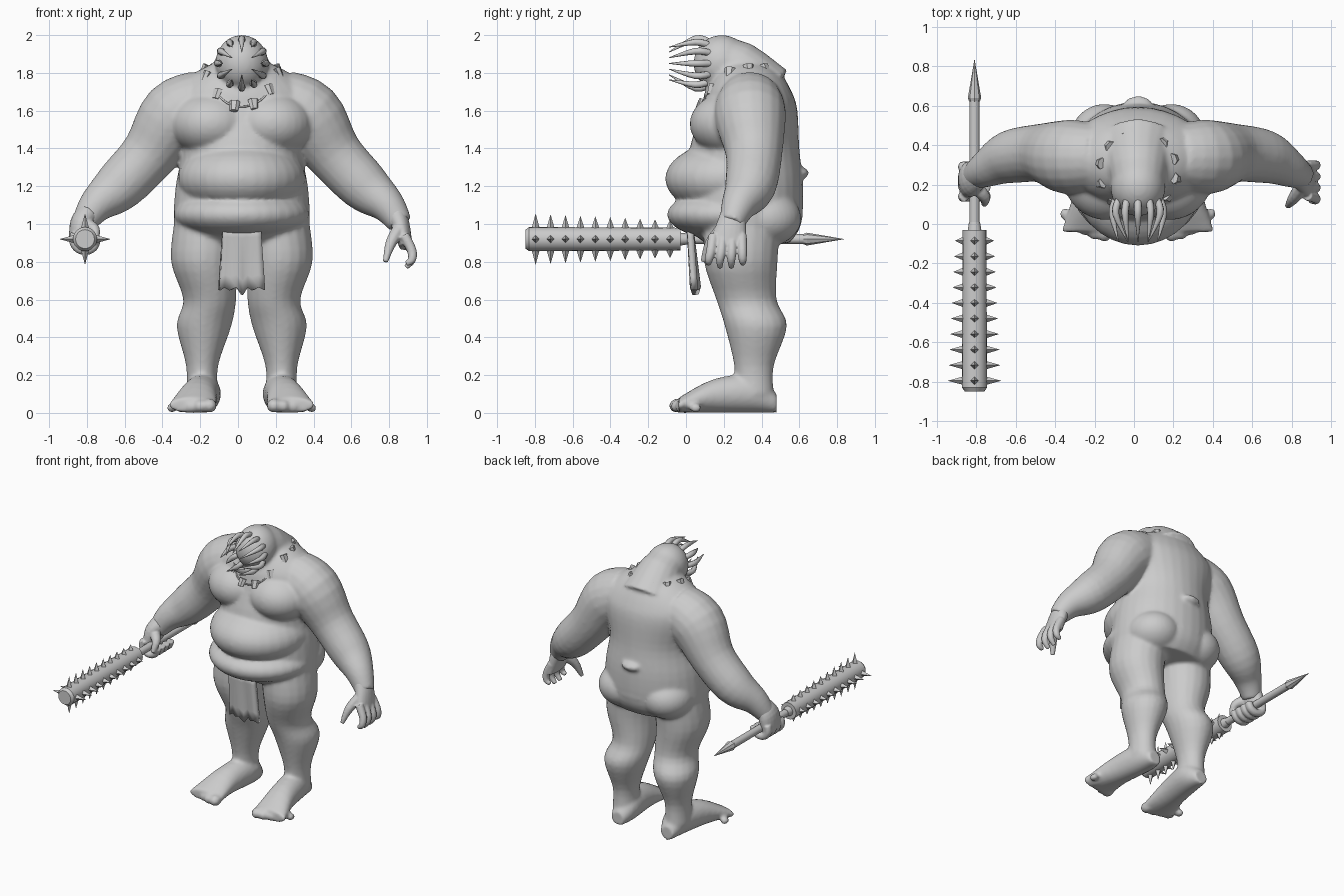
import bpy, bmesh, math
from math import sin, cos, tau, pi, radians
from mathutils import Vector, Matrix

default_cube = bpy.data.objects.get("Cube")
if default_cube:
    bpy.data.objects.remove(default_cube, do_unlink=True)

tone = 0.6
grey = bpy.data.materials.new("plain_grey")
grey.use_nodes = True
grey.diffuse_color = (tone, tone, tone, 1)
grey.node_tree.nodes["Principled BSDF"].inputs["Base Color"].default_value = grey.diffuse_color

right, back, up = Vector((1, 0, 0)), Vector((0, 1, 0)), Vector((0, 0, 1))
middle = 0.02  # x of the figure's symmetry plane


def smooth_rows(rows, steps=4):
    """Fill in rows along a curve that passes through every given row."""
    knots = [Vector((*centre, along, across)) for centre, along, across in rows]
    last = len(knots) - 1
    filled = []
    for index in range(last):
        start, end = knots[index], knots[index + 1]
        leave = (end - knots[max(index - 1, 0)]) / 2
        arrive = (knots[min(index + 2, last)] - start) / 2
        for step in range(steps):
            t = step / steps
            bend = t * t * (3 - 2 * t)
            filled.append(start + (end - start) * bend + leave * (t * (1 - t) ** 2)
                          - arrive * (t * t * (1 - t)))
    return filled + [knots[-1]]


def tube(bm, rows, side, segments=20, axis=None):
    """Closed loft through rows of (centre, radius along side, radius across)."""
    rows = smooth_rows(rows)
    rings = []
    for index, row in enumerate(rows):
        before, after = rows[max(index - 1, 0)], rows[min(index + 1, len(rows) - 1)]
        heading = axis or (after - before).to_3d().normalized()
        u = (side - heading * side.dot(heading)).normalized()
        v = heading.cross(u)
        angles = [tau * k / segments for k in range(segments)]
        rings.append([bm.verts.new(row.to_3d() + u * row[3] * cos(a) + v * row[4] * sin(a))
                      for a in angles])
    for lower, upper in zip(rings, rings[1:]):
        for k in range(segments):
            bm.faces.new((lower[k - 1], lower[k], upper[k], upper[k - 1]))
    bm.faces.new(reversed(rings[0]))
    bm.faces.new(rings[-1])


def round_tube(bm, rows, side, segments=10):
    """Loft with circular sections, rows of (x, y, z, radius)."""
    tube(bm, [((x, y, z), radius, radius) for x, y, z, radius in rows], side, segments)


def ball(bm, position, radii):
    placement = Matrix.Translation(position) @ Matrix.Diagonal((*radii, 1))
    bmesh.ops.create_uvsphere(bm, u_segments=32, v_segments=20, radius=1, matrix=placement)


def cone(bm, base, direction, length, base_radius, tip_radius=0, segments=16):
    turn = direction.to_track_quat('Z', 'Y').to_matrix().to_4x4()
    placement = Matrix.Translation(base + direction * length / 2) @ turn
    bmesh.ops.create_cone(bm, cap_ends=True, segments=segments, radius1=base_radius,
                          radius2=tip_radius, depth=length, matrix=placement)


def finish(bm, name, angle=40):
    bmesh.ops.recalc_face_normals(bm, faces=bm.faces)
    mesh = bpy.data.meshes.new(name)
    bm.to_mesh(mesh)
    bm.free()
    mesh.materials.append(grey)
    part = bpy.data.objects.new(name, mesh)
    bpy.context.collection.objects.link(part)
    bpy.ops.object.select_all(action='DESELECT')
    part.select_set(True)
    bpy.context.view_layer.objects.active = part
    bpy.ops.object.shade_smooth_by_angle(angle=radians(angle))
    return part


def fuse(part, voxel, passes):
    """Merge overlapping shells into one smooth skin."""
    skin = part.modifiers.new("fuse", 'REMESH')
    skin.mode, skin.voxel_size, skin.use_smooth_shade = 'VOXEL', voxel, True
    relax = part.modifiers.new("relax", 'SMOOTH')
    relax.factor, relax.iterations = 0.5, passes


# Trunk, from rows of height, half width, front y and back y
bm = bmesh.new()
trunk = [(0.9, 0.32, 0.1, 0.55), (1, 0.36, 0, 0.61), (1.2, 0.35, 0, 0.62), (1.4, 0.32, 0.02, 0.6),
         (1.6, 0.37, 0.08, 0.59), (1.7, 0.36, 0.1, 0.56), (1.8, 0.25, 0.15, 0.5), (1.86, 0.13, 0.2, 0.42)]
tube(bm, [((middle, (front + rear) / 2, height), width, (rear - front) / 2)
          for height, width, front, rear in trunk], right, segments=32, axis=up)
# belly rolls, ridge on the back, neck hump and head
ball(bm, (middle, 0.25, 1.24), (0.34, 0.36, 0.2))
ball(bm, (middle, 0.26, 1.05), (0.36, 0.36, 0.14))
ball(bm, (middle, 0.61, 1.27), (0.07, 0.04, 0.03))
round_tube(bm, [(middle, 0.14, 1.85, 0.12), (middle, 0.26, 1.83, 0.15), (middle, 0.37, 1.69, 0.21)],
           right, segments=20)
head = Vector((middle, 0.19, 1.85))
ball(bm, head, (0.14, 0.15, 0.15))

# Limbs, with x measured outward from the symmetry plane
arm = [(0.2, 0.34, 1.65, 0.17), (0.35, 0.34, 1.57, 0.19), (0.49, 0.36, 1.37, 0.15),
       (0.65, 0.34, 1.2, 0.135), (0.77, 0.28, 1.1, 0.095), (0.84, 0.24, 1, 0.065)]
leg = [(0.18, 0.3, 1, 0.18), (0.2, 0.29, 0.8, 0.175), (0.17, 0.32, 0.6, 0.14), (0.2, 0.37, 0.46, 0.145),
       (0.21, 0.36, 0.25, 0.085), (0.21, 0.36, 0.1, 0.085)]
# foot rows of outward x, y, half width and half height
foot = [(0.2, 0.48, 0.05, 0.05), (0.2, 0.37, 0.09, 0.1), (0.23, 0.15, 0.1, 0.09), (0.26, -0.04, 0.13, 0.04)]
for mirror in (-1, 1):
    round_tube(bm, [(middle + mirror * x, y, z, r) for x, y, z, r in arm], back, segments=20)
    tube(bm, [((middle + mirror * x, y, z), r, r + 0.02) for x, y, z, r in leg], right, axis=-up)
    tube(bm, [((middle + mirror * x, y, tall), wide, tall) for x, y, wide, tall in foot], right, axis=-back)
    # chest, buttocks and toes
    ball(bm, (middle + mirror * 0.16, 0.24, 1.53), (0.22, 0.22, 0.17))
    ball(bm, (middle + mirror * 0.17, 0.42, 1.03), (0.18, 0.19, 0.15))
    for toe in range(5):
        size = 0.038 - toe * 0.003
        ball(bm, (middle + mirror * (0.17 + toe * 0.05), toe * toe * 0.006 - 0.045, size),
             (size, size * 1.2, size))
fuse(finish(bm, "body"), 0.012, 6)

# Open left hand with four fingers fanned out and a thumb
bm = bmesh.new()
tube(bm, [((0.83, 0.25, 1.06), 0.065, 0.06), ((0.86, 0.24, 0.99), 0.08, 0.05),
          ((0.89, 0.22, 0.88), 0.1, 0.035)], back)
for finger in range(4):
    root = 0.145 + finger * 0.05
    tip = 0.12 + finger * 0.06
    drop = 0.76 + 0.02 * abs(finger - 1.5)
    round_tube(bm, [(0.88, root, 0.94, 0.028), (0.92, (root + tip) / 2, 0.86, 0.026),
                    (0.92, tip, 0.81, 0.022), (0.89, tip, drop, 0.014)], back)
round_tube(bm, [(0.86, 0.2, 0.98, 0.04), (0.81, 0.13, 0.9, 0.03), (0.78, 0.09, 0.8, 0.014)], back)
fuse(finish(bm, "left_hand"), 0.006, 4)

# Right fist with four fingers curled round the shaft
grip = Vector((-0.81, 0, 0.92))
bm = bmesh.new()
tube(bm, [((-0.79, 0.25, 1.06), 0.07, 0.06), ((-0.83, 0.23, 1), 0.09, 0.06),
          ((-0.85, 0.22, 0.9), 0.09, 0.045)], back)
for finger in range(4):
    centre = grip + back * (0.14 + finger * 0.05)
    bends = [radians(150 + 42 * joint) for joint in range(6)]
    tube(bm, [(centre + (right * cos(bend) + up * sin(bend)) * 0.06, 0.028, 0.026) for bend in bends],
         back, segments=10)
round_tube(bm, [(-0.82, 0.2, 1, 0.04), (-0.76, 0.14, 0.97, 0.03), (-0.76, 0.1, 0.9, 0.016)], back)
fuse(finish(bm, "right_fist"), 0.006, 4)

# Club head, collar, shaft and rear spear point
bm = bmesh.new()
cone(bm, grip - back * 0.03, -back, 0.8, 0.06, 0.064, segments=20)
cone(bm, grip - back * 0.83, -back, 0.02, 0.064, 0.05, segments=20)
cone(bm, grip - back * 0.04, back, 0.05, 0.036, 0.028)
cone(bm, grip - back * 0.03, back, 0.67, 0.026, 0.026)
cone(bm, grip + back * 0.6, back, 0.04, 0.018, 0.034, segments=8)
cone(bm, grip + back * 0.64, back, 0.2, 0.034, segments=8)
finish(bm, "club")

# Four rows of spikes, longer toward the far end
bm = bmesh.new()
for step in range(10):
    for direction in (right, -right, up, -up):
        base = grip - back * (0.085 + step * 0.079) + direction * 0.055
        cone(bm, base, direction, 0.045 + step * 0.004, 0.022, segments=4)
finish(bm, "club_spikes", angle=20)

# Ring of curved fangs closing over the face
bm = bmesh.new()
fang_count = 12
for fang in range(fang_count):
    turn = tau * fang / fang_count + pi / 2
    spoke = right * cos(turn) + up * sin(turn)
    reach = 0.1 if fang % 2 else 0.06
    path = [(0.11, 0.06, 0.018), (0.13, 0.14, 0.018), (reach, 0.28, 0.002)]
    tube(bm, [(head + spoke * out - back * forward, thick, thick) for out, forward, thick in path],
         back.cross(spoke), segments=8)
finish(bm, "face_fangs", angle=60)


def necklace_point(turn):
    """Loop round the neck that dips to a V over the chest."""
    dip = max(cos(turn), 0) ** 1.5
    return Vector((middle + 0.2 * sin(turn), 0.27 - 0.2 * cos(turn), 1.82 - 0.2 * dip))


# Necklace cord and bone plates
bead_count = 12
turns = [tau * bead / bead_count - 0.2 for bead in range(bead_count)]
cord = bpy.data.curves.new("necklace_cord", 'CURVE')
cord.dimensions, cord.bevel_depth = '3D', 0.005
loop = cord.splines.new('BEZIER')
loop.bezier_points.add(bead_count - 1)
loop.use_cyclic_u = True
for point, turn in zip(loop.bezier_points, turns):
    point.co = necklace_point(turn)
    point.handle_left_type = point.handle_right_type = 'AUTO'
cord.materials.append(grey)
bpy.context.collection.objects.link(bpy.data.objects.new("necklace_cord", cord))

bm = bmesh.new()
for turn in turns:
    outward = right * sin(turn) - back * cos(turn)
    hang = (outward / 2 - up).normalized()
    plate = [(-0.025, 0.03), (0.03, 0.022)]
    tube(bm, [(necklace_point(turn) + hang * slide, size, size * 0.7) for slide, size in plate],
         outward.cross(up), segments=6)
finish(bm, "necklace_plates", angle=30)

# Ragged loincloth: a wavy sheet with a jagged hem and a longer centre point
bm = bmesh.new()
columns, steps = 8, 5
sheet = []
for column in range(columns + 1):
    across = column / columns - 0.5
    hem = 0.65 + (0.015 if column % 2 else 0) - (0.025 if across == 0 else 0)
    strip = []
    for step in range(steps + 1):
        fall = step / steps
        wave = 0.03 + 0.012 * sin(across * 12)
        strip.append(bm.verts.new((middle + across * (0.2 + 0.04 * fall), 0.02 + wave * fall,
                                   1 + (hem - 1) * fall)))
    sheet.append(strip)
for near, far in zip(sheet, sheet[1:]):
    for step in range(steps):
        bm.faces.new((near[step], far[step], far[step + 1], near[step + 1]))
cloth = finish(bm, "loincloth")
thickness = cloth.modifiers.new("thickness", 'SOLIDIFY')
thickness.thickness, thickness.offset = 0.035, 0
